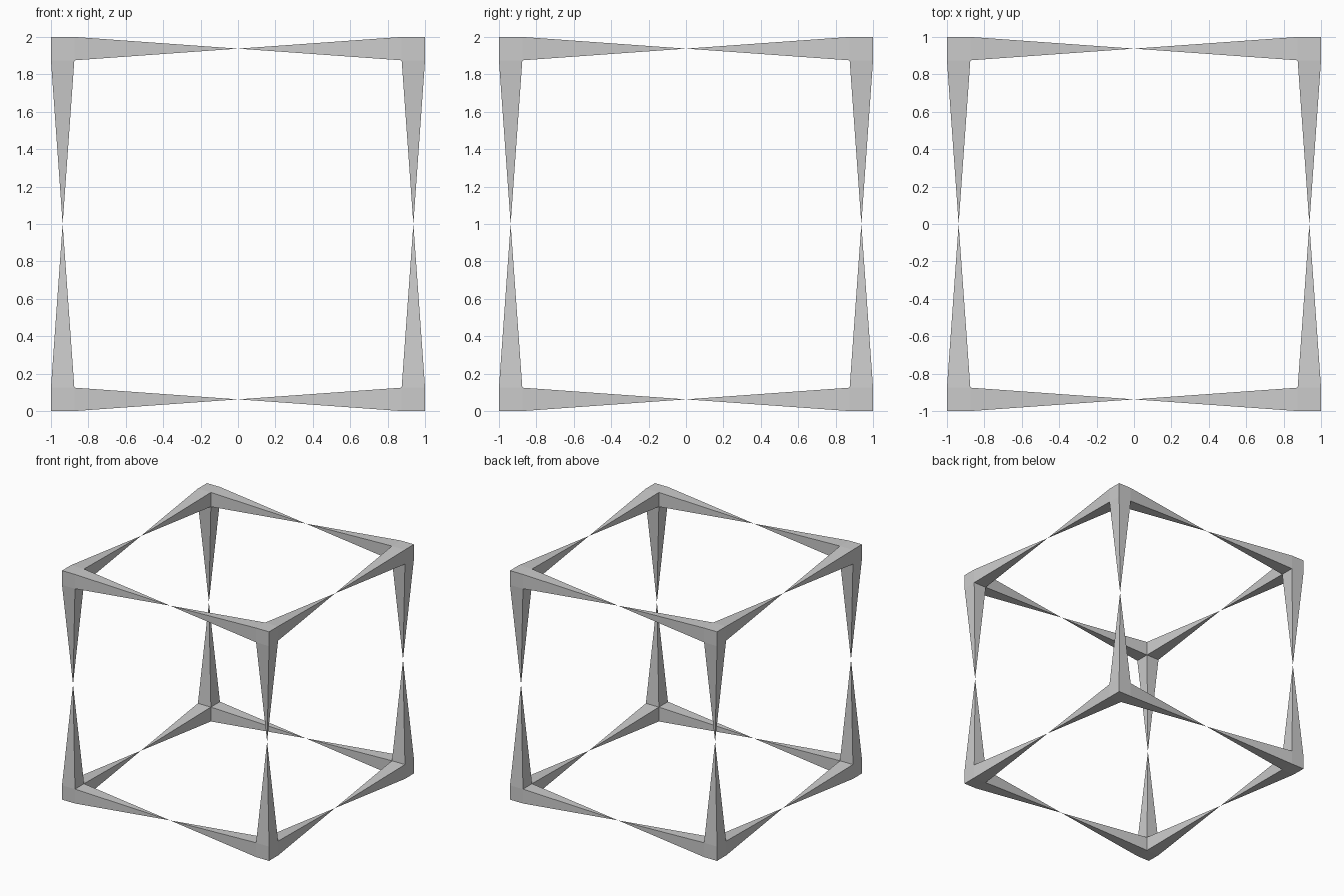
import bpy, bmesh
from mathutils import Matrix

if "Cube" in bpy.data.objects:
    bpy.data.objects.remove(bpy.data.objects["Cube"])

T = 0.125           # corner block thickness
C = 1 - T / 2       # centre of the corner block

# Corner block with three inward faces drawn out into spikes
bm = bmesh.new()
bmesh.ops.create_cube(bm, size=T, matrix=Matrix.Translation((C, C, C)))
bm.normal_update()
inner = [f for f in bm.faces if sum(f.normal) < 0]
tips = bmesh.ops.poke(bm, faces=inner)["verts"]
for v in tips:
    axis = min(range(3), key=lambda i: v.co[i])
    v.co[axis] = 0.0    # spike tip at the middle of the cube edge
bmesh.ops.recalc_face_normals(bm, faces=bm.faces)

mesh = bpy.data.meshes.new("spiked_corners")
bm.to_mesh(mesh)
bm.free()
frame = bpy.data.objects.new("spiked_corners", mesh)
frame.location.z = 1
bpy.context.collection.objects.link(frame)

# Mirror to all eight corners
mirror = frame.modifiers.new("mirror", 'MIRROR')
mirror.use_axis = (True, True, True)
mirror.use_mirror_merge = False
